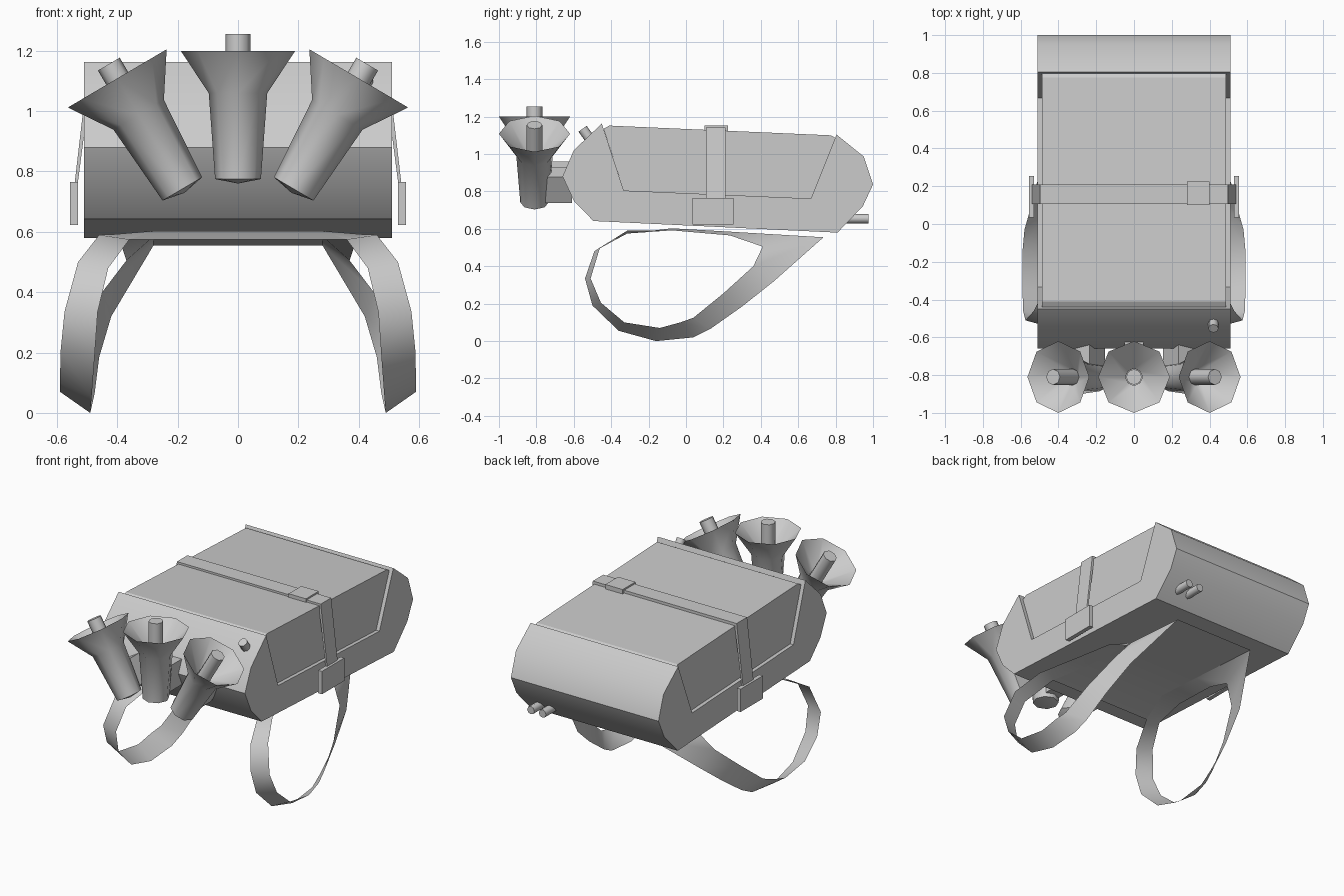
import bpy, bmesh, math
from mathutils import Matrix, Vector

if "Cube" in bpy.data.objects:
    bpy.data.objects.remove(bpy.data.objects["Cube"])


def finish(bm, name, angle=None, mirror=False):
    bmesh.ops.recalc_face_normals(bm, faces=bm.faces)
    me = bpy.data.meshes.new(name)
    bm.to_mesh(me)
    bm.free()
    ob = bpy.data.objects.new(name, me)
    bpy.context.collection.objects.link(ob)
    if mirror:
        ob.modifiers.new("Mirror", 'MIRROR')
    if angle:
        bpy.ops.object.select_all(action='DESELECT')
        ob.select_set(True)
        bpy.context.view_layer.objects.active = ob
        bpy.ops.object.shade_smooth_by_angle(angle=math.radians(angle))
    return ob


def prism(name, pts, a, b, axis='X', angle=None):
    """Extrude a closed 2D profile along x (yz profile) or y (xz profile)."""
    bm = bmesh.new()
    mk = (lambda p, t: (t, p[0], p[1])) if axis == 'X' else (lambda p, t: (p[0], t, p[1]))
    r0 = [bm.verts.new(mk(p, a)) for p in pts]
    r1 = [bm.verts.new(mk(p, b)) for p in pts]
    n = len(pts)
    bm.faces.new(r0)
    bm.faces.new(r1[::-1])
    for i in range(n):
        j = (i + 1) % n
        bm.faces.new((r0[i], r0[j], r1[j], r1[i]))
    return finish(bm, name, angle)


def add_box(bm, lo, hi, mat=Matrix()):
    lo, hi = Vector(lo), Vector(hi)
    m = mat @ Matrix.Translation((lo + hi) / 2) @ Matrix.Diagonal((*(hi - lo), 1))
    bmesh.ops.create_cube(bm, size=1, matrix=m)


def box(name, lo, hi, mirror=False):
    bm = bmesh.new()
    add_box(bm, lo, hi)
    return finish(bm, name, mirror=mirror)


def rod(name, base, tip, r, seg=8):
    base, tip = Vector(base), Vector(tip)
    d = tip - base
    m = Matrix.Translation((base + tip) / 2) @ d.to_track_quat('Z', 'Y').to_matrix().to_4x4()
    bm = bmesh.new()
    bmesh.ops.create_cone(bm, cap_ends=True, segments=seg, radius1=r, radius2=r,
                          depth=d.length, matrix=m)
    return finish(bm, name, 50)


# Main shell with rounded ends and a notched opening for the lid
prism("shell", [(-.45, 1.163), (-.60, 1.02), (-.66, .88), (-.60, .75), (-.495, .642),
                (.81, .58), (.945, .72), (1.0, .837), (.95, .987), (.805, 1.104),
                (.668, .762), (-.333, .805)], -.51, .51, angle=42)

# Lid block set between the two rounded ends
prism("lid", [(-.44, 1.135), (-.41, 1.152), (.775, 1.1), (.80, 1.085),
              (.66, .74), (-.325, .78)], -.487, .487)

# Belt over the lid, its buckle and the side clasps
prism("belt", [(.545, .73), (.497, 1.142), (-.497, 1.142), (-.545, .73),
               (-.535, .73), (-.485, 1.115), (.485, 1.115), (.535, .73)], .107, .21, 'Y')
box("belt_buckle", (.28, .10, 1.12), (.40, .225, 1.152))
bm = bmesh.new()
add_box(bm, (.53, .035, .622), (.556, .255, .765))
finish(bm, "side_clasp", mirror=True)

# Button on the front end, pegs on the back end
rod("button", (.42, -.51, 1.075), (.42, -.553, 1.135), .027)
for x in (.31, .39):
    rod("back_peg", (x, .82, .655), (x, .975, .655), .025)

# Launcher tubes: lathed tube with flared open cup, centre rod and mount
PROFILE = [(.076, .005), (.097, .29), (.19, .43), (.045, .29)]


def launcher(name, mat, mirror=False):
    seg = 8
    bm = bmesh.new()
    rings = [[bm.verts.new(mat @ Vector((r * math.cos(k * math.tau / seg),
                                         r * math.sin(k * math.tau / seg), z)))
              for k in range(seg)] for r, z in PROFILE]
    for a, b in zip(rings, rings[1:]):
        for k in range(seg):
            j = (k + 1) % seg
            bm.faces.new((a[k], a[j], b[j], b[k]))
    tip = bm.verts.new(mat @ Vector((0, 0, -.01)))
    for k in range(seg):
        bm.faces.new((tip, rings[0][(k + 1) % seg], rings[0][k]))
    bmesh.ops.create_cone(bm, cap_ends=True, segments=seg, radius1=.042, radius2=.042,
                          depth=.22, matrix=mat @ Matrix.Translation((0, 0, .375)))
    add_box(bm, (-.05, .06, .03), (.05, .2, .19), mat)
    finish(bm, name, 50, mirror)


launcher("centre_launcher", Matrix.Translation((0, -.81, .77)))
launcher("side_launcher", Matrix.Translation((.182, -.81, .738))
         @ Matrix.Rotation(math.radians(30.5), 4, 'Y'), True)

# Shoulder strap: twisted ribbon loop given by its inner and outer edges
STRAP = [((.28, .735, .555), (.37, .41, .505)),
         ((.42, .47, .32), (.45, .36, .40)),
         ((.46, .30, .185), (.52, .20, .255)),
         ((.475, .13, .065), (.56, .04, .125)),
         ((.485, .04, .02), (.58, -.03, .10)),
         ((.49, -.16, .0), (.59, -.14, .07)),
         ((.485, -.36, .055), (.59, -.33, .10)),
         ((.475, -.50, .19), (.588, -.455, .205)),
         ((.465, -.54, .335), (.575, -.51, .335)),
         ((.43, -.49, .48), (.53, -.46, .50)),
         ((.36, -.315, .575), (.46, -.315, .59)),
         ((.28, -.075, .603), (.41, -.075, .592)),
         ((.28, .235, .585), (.39, .235, .565))]
bm = bmesh.new()
rows = [[bm.verts.new(p) for p in pair] for pair in STRAP]
for i, (a, b) in enumerate(rows):
    c, d = rows[(i + 1) % len(rows)]
    bm.faces.new((a, b, d, c))
finish(bm, "shoulder_strap", 50, True)

# Back panel joining the two straps under the shell
bm = bmesh.new()
rows = [[bm.verts.new((s * x, y, z)) for s in (-1, 1)]
        for x, y, z in ((.36, -.315, .575), (.28, -.075, .603), (.28, .235, .585), (.28, .735, .555))]
for (a, b), (c, d) in zip(rows, rows[1:]):
    bm.faces.new((a, b, d, c))
finish(bm, "strap_panel", 50)
